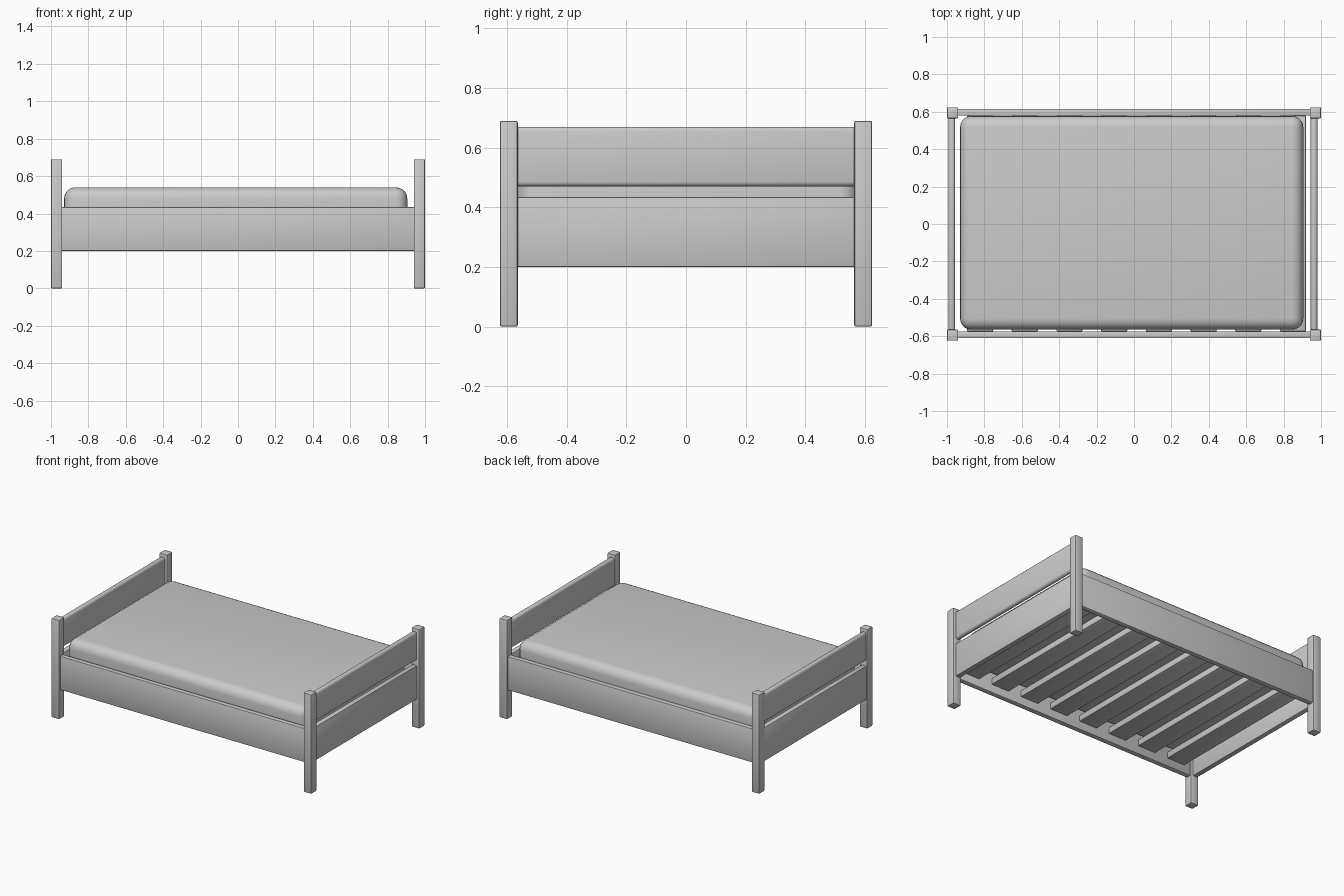
import bpy

cube = bpy.data.objects.get("Cube")
if cube:
    bpy.data.objects.remove(cube, do_unlink=True)

GREY = (0.6, 0.6, 0.6, 1.0)
mat = bpy.data.materials.new("plain grey")
mat.use_nodes = True
mat.diffuse_color = GREY
mat.node_tree.nodes["Principled BSDF"].inputs["Base Color"].default_value = GREY


def box(name, x, y, z, bevel, segments=2):
    """Rounded box spanning the given (min, max) ranges."""
    spans = (x, y, z)
    bpy.ops.mesh.primitive_cube_add(size=1, location=[(a + b) / 2 for a, b in spans])
    ob = bpy.context.object
    ob.name = name
    ob.scale = [b - a for a, b in spans]
    bpy.ops.object.transform_apply(location=False, rotation=False, scale=True)
    ob.data.materials.append(mat)
    mod = ob.modifiers.new("rounded edges", "BEVEL")
    mod.width = bevel
    mod.segments = segments
    bpy.ops.object.modifier_apply(modifier=mod.name)
    bpy.ops.object.shade_smooth_by_angle()
    return ob


# Four corner posts
for x_name, x in (("right", -0.97), ("left", 0.97)):
    for y_name, y in (("front", -0.594), ("back", 0.594)):
        box(f"{y_name}_{x_name}_post", (x - 0.03, x + 0.03),
            (y - 0.03, y + 0.03), (0, 0.69), 0.006)

# Long side rails
for name, y in (("front", -0.592), ("back", 0.597)):
    box(f"{name}_rail", (-0.95, 0.95), (y - 0.018, y + 0.018), (0.2, 0.435), 0.005)

# Lower and upper boards at each end
for name, x in (("right", -0.974), ("left", 0.963)):
    span = (x - 0.018, x + 0.018)
    box(f"{name}_lower_board", span, (-0.575, 0.575), (0.2, 0.435), 0.005)
    box(f"{name}_upper_board", span, (-0.575, 0.575), (0.47, 0.67), 0.016, 3)

# Slats under the mattress
for i in range(8):
    x = -0.893 + i * 0.239
    box(f"slat_{i + 1}", (x, x + 0.14), (-0.575, 0.58), (0.255, 0.3), 0.006)

# Mattress
box("mattress", (-0.93, 0.905), (-0.565, 0.577), (0.3, 0.54), 0.06, 5)
